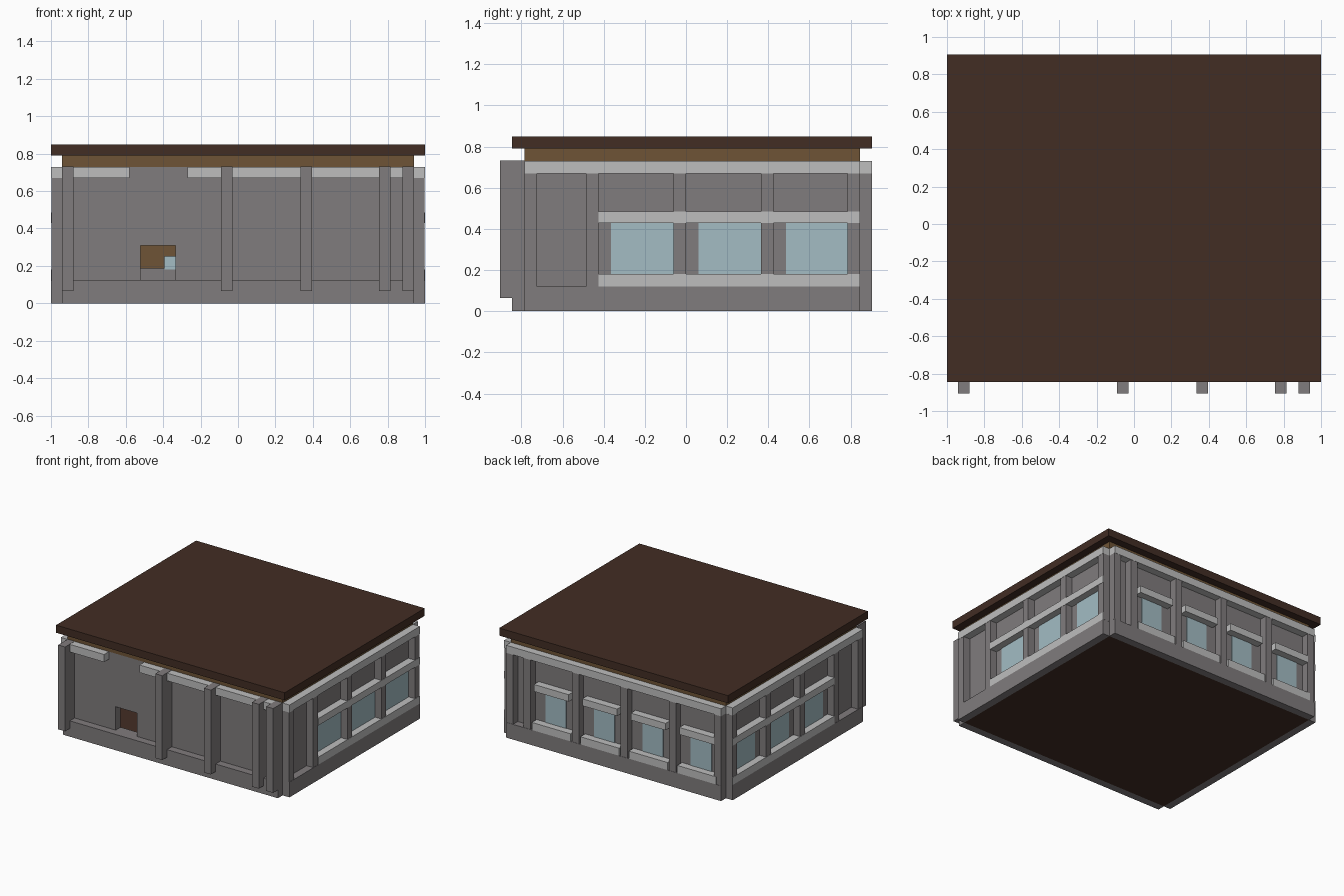
import bpy

if "Cube" in bpy.data.objects:
    bpy.data.objects.remove(bpy.data.objects["Cube"])


def material(name, r, g, b):
    m = bpy.data.materials.new(name)
    lin = [((c / 255 + 0.055) / 1.055) ** 2.4 for c in (r, g, b)]
    m.diffuse_color = (*lin, 1)
    m.use_nodes = True
    m.node_tree.nodes["Principled BSDF"].inputs["Base Color"].default_value = m.diffuse_color
    return m


STONE = material("grey stone", 128, 124, 125)
TRIM = material("pale stone", 190, 190, 190)
WOOD = material("brown wood", 110, 84, 54)
DARK = material("dark wood", 66, 45, 36)
GLASS = material("pale glass", 163, 188, 196)


def box(name, mat, x0, x1, y0, y1, z0, z1):
    v = [(x, y, z) for x in (x0, x1) for y in (y0, y1) for z in (z0, z1)]
    f = [(0, 1, 3, 2), (4, 6, 7, 5), (0, 4, 5, 1),
         (2, 3, 7, 6), (0, 2, 6, 4), (1, 5, 7, 3)]
    me = bpy.data.meshes.new(name)
    me.from_pydata(v, [], f)
    me.materials.append(mat)
    ob = bpy.data.objects.new(name, me)
    bpy.context.collection.objects.link(ob)
    return ob


U = 0.0606                    # module thickness
XI, YF, YB = 0.94, -0.785, 0.845   # outer planes of the recessed walls
FRONT, BACK = -0.845, 0.905
TOP = 0.73

# Roof, eaves and floor
box("roof", DARK, -1, 1, FRONT, BACK, 0.79, 0.85)
box("eaves", WOOD, -XI, XI, YF, YB, TOP, 0.79)
box("floor", DARK, -XI, XI, YF, YB, 0, U)

# Front wall around a small opening
ox0, ox1, oz0, oz1 = -0.52, -0.335, 0.125, 0.31
y1 = YF + U
box("front_wall_left", STONE, -XI, ox0, YF, y1, U, TOP)
box("front_wall_right", STONE, ox1, XI, YF, y1, U, TOP)
box("front_wall_below", STONE, ox0, ox1, YF, y1, U, oz0)
box("front_wall_above", STONE, ox0, ox1, YF, y1, oz1, TOP)
box("front_base", STONE, -XI, XI, FRONT, YF, 0, 0.125)
box("front_beam_left", TRIM, -XI, -0.58, FRONT, YF, 0.67, TOP)
box("front_beam_right", TRIM, -0.27, XI, FRONT, YF, 0.67, TOP)
for x in (-0.94, -0.09, 0.335, 0.755, 0.88):
    box("front_pillar", STONE, x, x + U, -0.905, YF, 0.065, TOP + 0.002)

# Side walls, same on both sides
for s in (-1, 1):
    def side(name, mat, a, b, *rest):
        box(name, mat, min(s * a, s * b), max(s * a, s * b), *rest)

    side("side_wall", STONE, XI - U, XI, YF + U, YB - U, U, TOP)
    side("side_base", STONE, XI, 1, YF, YB, 0, 0.12)
    side("side_beam", TRIM, XI, 1, YF, YB, 0.67, TOP)
    side("side_sill", TRIM, XI, 1, -0.425, YB, 0.12, 0.18)
    side("side_lintel", TRIM, XI, 1, -0.425, YB, 0.43, 0.485)
    for y in (YF, -0.485, -0.06, 0.365, 0.785):
        side("side_pillar", STONE, XI, 0.998, y, y + U, 0.12, 0.67)
    for a, b in ((-0.365, -0.06), (0.06, 0.365), (0.485, 0.785)):
        side("side_window", GLASS, XI - U - 0.004, XI + 0.004, a, b, 0.18, 0.43)

# Back wall with four bays
box("back_wall", STONE, -XI, XI, YB - U, YB, U, TOP)
box("back_base", STONE, -XI, XI, YB, BACK, 0, 0.12)
box("back_beam", TRIM, -XI, XI, YB, BACK, 0.67, TOP)
for x in (-0.94, -0.545, -0.121, 0.303, 0.727, 0.88):
    box("back_pillar", STONE, x, x + U, YB, BACK - 0.002, 0.12, 0.67)
for i in range(4):
    c = -0.727 + 0.424 * i
    box("back_window", GLASS, c - 0.091, c + 0.091, YB - U - 0.004, YB + 0.004, 0.18, 0.43)
    box("back_sill", TRIM, c - 0.17, c + 0.17, YB, BACK, 0.12, 0.18)
    box("back_lintel", TRIM, c - 0.152, c + 0.152, YB, BACK, 0.43, 0.485)

# Wooden fittings inside, seen through the opening
box("inner_cabinet", WOOD, -0.64, -0.394, 0.66, 0.72, 0.185, 0.37)
box("inner_shelf", WOOD, -0.394, -0.21, 0.66, 0.72, 0.25, 0.37)
